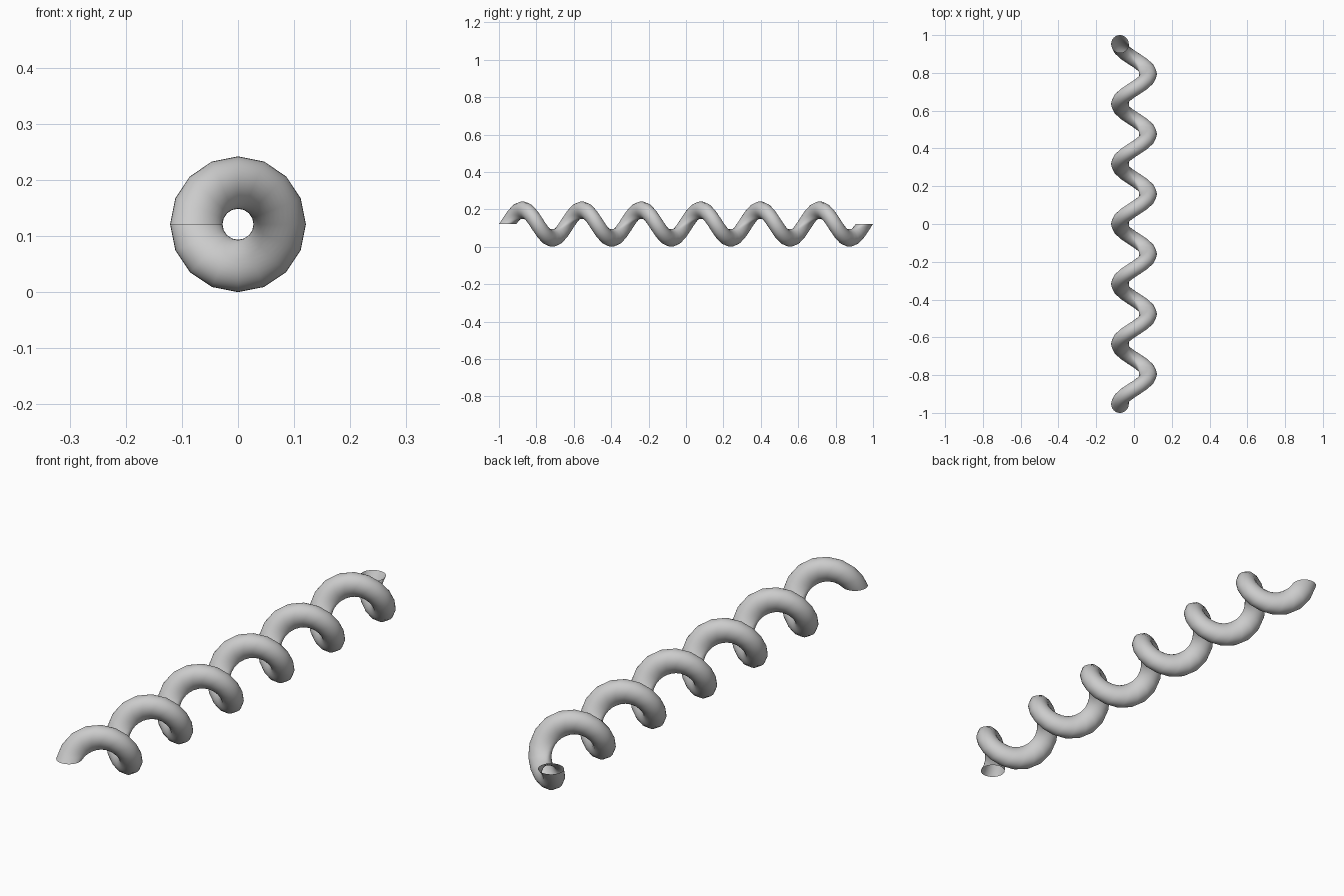
import bpy, bmesh, math
from mathutils import Matrix, Vector

if "Cube" in bpy.data.objects:
    bpy.data.objects.remove(bpy.data.objects["Cube"])

COIL_R, TUBE_R = 0.0743, 0.0467      # coil radius, tube radius
TURNS, STEPS, SIDES = 6, 16, 32
START_Y = -1 + TUBE_R
PITCH = -2 * START_Y / TURNS

# flat circular profile, lying in the xy plane left of the coil axis
profile = [Vector((-COIL_R + TUBE_R * math.cos(2 * math.pi * j / SIDES),
                   TUBE_R * math.sin(2 * math.pi * j / SIDES), 0))
           for j in range(SIDES)]

# screw the profile around the y axis, leaving both ends open
bm = bmesh.new()
rings = []
for i in range(TURNS * STEPS + 1):
    turn = i / STEPS
    m = (Matrix.Translation((0, START_Y + PITCH * turn, COIL_R + TUBE_R))
         @ Matrix.Rotation(2 * math.pi * turn, 4, 'Y'))
    rings.append([bm.verts.new(m @ p) for p in profile])
for a, b in zip(rings, rings[1:]):
    for j in range(SIDES):
        k = (j + 1) % SIDES
        bm.faces.new((a[j], a[k], b[k], b[j])).smooth = True

mesh = bpy.data.meshes.new("coil_spring")
bm.to_mesh(mesh)
bm.free()
bpy.context.collection.objects.link(bpy.data.objects.new("coil_spring", mesh))
